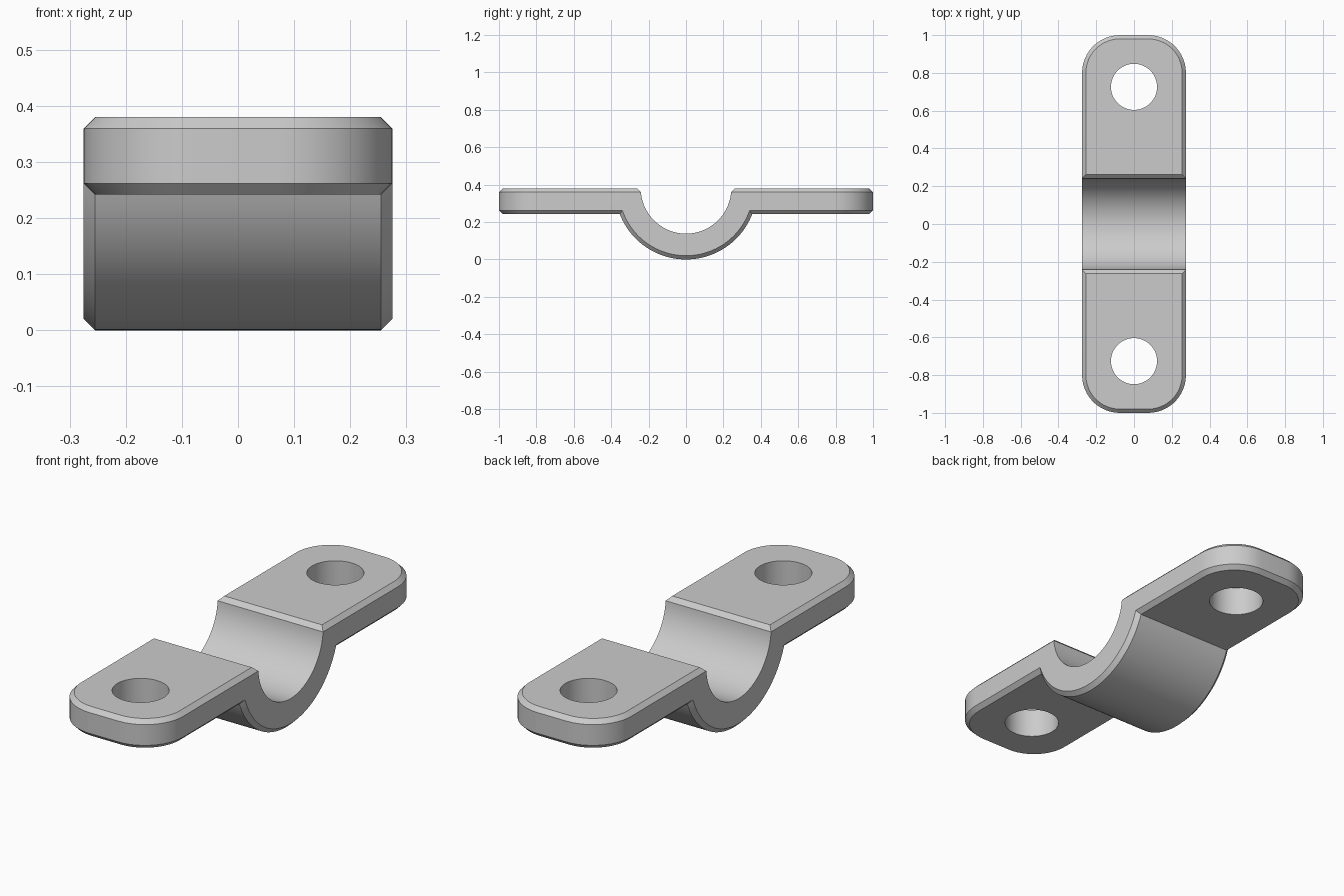
import bpy, bmesh
from math import sin, cos, pi, sqrt, asin

if "Cube" in bpy.data.objects:
    bpy.data.objects.remove(bpy.data.objects["Cube"])

HALF_WIDTH, HEIGHT, THICK = 0.275, 0.38, 0.138
CHAMFER, CORNER = 0.02, 0.2
OUTER_R, BORE_R = HEIGHT, HEIGHT - THICK
HOLE_Y, HOLE_R = 0.726, 0.122
CORNER_STEPS, ARC_STEPS = 12, 48

steel = bpy.data.materials.new("grey steel")
steel.use_nodes = True
steel.diffuse_color = (0.6, 0.6, 0.6, 1)
steel.node_tree.nodes["Principled BSDF"].inputs["Base Color"].default_value = (0.6, 0.6, 0.6, 1)


def layer(inset, flange_z, radius, arc_width, drop, lip=None):
    """Stations (half width, y, z) along the strap, from front tip to back tip."""
    r = CORNER - inset
    tip = []
    for i in range(CORNER_STEPS + 1):
        a = pi / 2 * (1 - i / CORNER_STEPS)
        tip.append((HALF_WIDTH - CORNER + r * cos(a), -(1 - CORNER + r * sin(a)), flange_z))
    # the lip is where the flat flange stops before the saddle
    lip = lip or sqrt(radius ** 2 - drop ** 2)
    tip.append((HALF_WIDTH - inset, -lip, flange_z))
    start = asin(drop / radius)
    arc = []
    for i in range(ARC_STEPS + 1):
        a = pi + start + (pi - 2 * start) * i / ARC_STEPS
        arc.append((arc_width, radius * cos(a), HEIGHT + radius * sin(a)))
    return tip + arc + [(w, -y, z) for w, y, z in reversed(tip)]


# Four layers: underside, lower side edge, upper side edge, top with bore
under_z = HEIGHT - THICK
layers = [
    layer(CHAMFER, under_z, OUTER_R, HALF_WIDTH - CHAMFER, THICK),
    layer(0, under_z + CHAMFER, OUTER_R - CHAMFER, HALF_WIDTH, THICK - CHAMFER),
    layer(0, HEIGHT - CHAMFER, BORE_R, HALF_WIDTH, CHAMFER),
    layer(CHAMFER, HEIGHT, BORE_R, HALF_WIDTH, CHAMFER, BORE_R + CHAMFER),
]

bm = bmesh.new()
grid = [[[bm.verts.new((s * w, y, z)) for w, y, z in stations] for s in (-1, 1)]
        for stations in layers]
count = len(layers[0])

# Underside and top strips
for k in (0, 3):
    left, right = grid[k]
    for i in range(count - 1):
        bm.faces.new((left[i], right[i], right[i + 1], left[i + 1]))
# Chamfers and walls around the outline
for k in range(3):
    for side in (0, 1):
        a, b = grid[k][side], grid[k + 1][side]
        for i in range(count - 1):
            bm.faces.new((a[i], a[i + 1], b[i + 1], b[i]))
    for i in (0, count - 1):
        bm.faces.new((grid[k][0][i], grid[k][1][i], grid[k + 1][1][i], grid[k + 1][0][i]))

bmesh.ops.remove_doubles(bm, verts=bm.verts, dist=1e-5)
bmesh.ops.dissolve_degenerate(bm, edges=bm.edges, dist=1e-5)
bmesh.ops.dissolve_limit(bm, angle_limit=0.002, verts=bm.verts, edges=bm.edges)
bmesh.ops.recalc_face_normals(bm, faces=bm.faces)
mesh = bpy.data.meshes.new("saddle_strap")
bm.to_mesh(mesh)
bm.free()
mesh.materials.append(steel)
strap = bpy.data.objects.new("saddle_strap", mesh)
bpy.context.collection.objects.link(strap)

# Bolt holes
for y in (-HOLE_Y, HOLE_Y):
    bpy.ops.mesh.primitive_cylinder_add(vertices=64, radius=HOLE_R, depth=1, location=(0, y, HEIGHT))
    cutter = bpy.context.object
    cutter.name = "hole_cutter"
    cutter.hide_render = True
    cutter.data.materials.append(steel)
    cut = strap.modifiers.new("bolt_hole", 'BOOLEAN')
    cut.operation, cut.solver, cut.object = 'DIFFERENCE', 'EXACT', cutter
    bpy.context.view_layer.objects.active = strap
    bpy.ops.object.modifier_apply(modifier=cut.name)
    bpy.data.objects.remove(cutter)

bpy.ops.object.select_all(action='DESELECT')
strap.select_set(True)
bpy.context.view_layer.objects.active = strap
bpy.ops.object.shade_smooth_by_angle()
